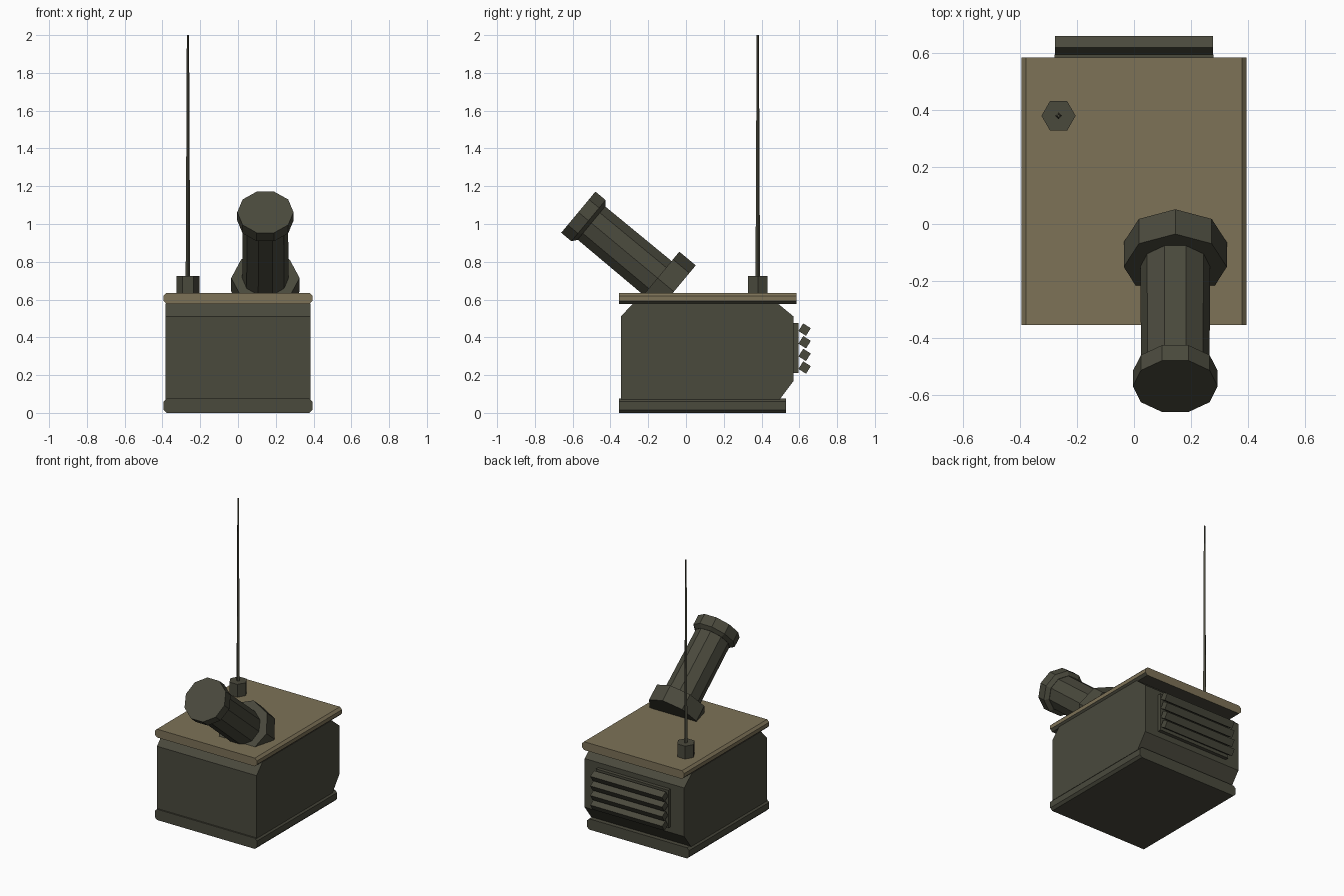
import bpy, bmesh, math
from mathutils import Vector

if "Cube" in bpy.data.objects:
    bpy.data.objects.remove(bpy.data.objects["Cube"])


def material(name, rgb):
    m = bpy.data.materials.new(name)
    m.diffuse_color = (*rgb, 1)
    m.use_nodes = True
    m.node_tree.nodes["Principled BSDF"].inputs["Base Color"].default_value = m.diffuse_color
    return m


OLIVE = material("dark olive", (0.068, 0.067, 0.046))
TAN = material("tan", (0.205, 0.168, 0.096))


def loft(name, rings, mats=(OLIVE,)):
    """Skin a list of equal-length point rings and cap both ends."""
    bm = bmesh.new()
    vs = [[bm.verts.new(p) for p in r] for r in rings]
    n = len(vs[0])
    for a, b in zip(vs, vs[1:]):
        for i in range(n):
            j = (i + 1) % n
            bm.faces.new((a[i], a[j], b[j], b[i]))
    bm.faces.new(vs[0])
    bm.faces.new(vs[-1])
    bmesh.ops.recalc_face_normals(bm, faces=bm.faces)
    me = bpy.data.meshes.new(name)
    bm.to_mesh(me)
    bm.free()
    for m in mats:
        me.materials.append(m)
    ob = bpy.data.objects.new(name, me)
    bpy.context.collection.objects.link(ob)
    return ob


def extrude_x(name, yz, half):
    return loft(name, [[(x, y, z) for y, z in yz] for x in (-half, half)])


def slab(name, y0, y1, z0, z1, mats):
    """Plate whose long side edges are chamfered."""
    w, c = 0.395, 0.016
    half = [(w - c, z0), (w, z0 + c), (w, z1 - c), (w - c, z1)]
    prof = half + [(-x, z) for x, z in reversed(half)]
    return loft(name, [[(x, y, z) for x, z in prof] for y in (y0, y1)], mats)


def turned(name, sides, origin, axis, stations, phase=0.0):
    """Faceted round part: stations are (distance along axis, radius)."""
    axis = Vector(axis).normalized()
    ex = Vector((1, 0, 0))
    ey = axis.cross(ex)
    rings = []
    for d, r in stations:
        c = Vector(origin) + axis * d
        rings.append([c + r * (math.cos(t) * ex + math.sin(t) * ey)
                      for t in (phase + 2 * math.pi * i / sides for i in range(sides))])
    return loft(name, rings)


# Housing, base and lid
extrude_x("housing", [(-0.345, 0.07), (-0.345, 0.51), (-0.28, 0.58), (0.485, 0.58),
                      (0.57, 0.51), (0.57, 0.17), (0.495, 0.07)], 0.385)
slab("base_plate", -0.355, 0.53, 0.0, 0.075, (OLIVE,))
lid = slab("lid", -0.355, 0.585, 0.577, 0.635, (TAN, OLIVE))
for f in lid.data.polygons:          # underside stays olive
    f.material_index = 1 if f.normal.z < -0.1 else 0

# Rear vent with tilted slats
extrude_x("vent_plate", [(0.56, 0.21), (0.595, 0.21), (0.595, 0.475), (0.56, 0.475)], 0.28)
for k in range(4):
    cy, cz = 0.628, 0.24 + 0.067 * k
    r = 0.0335
    angs = [math.radians(-32 + 45 + 90 * i) for i in range(4)]
    extrude_x(f"vent_slat_{k + 1}",
              [(cy + r * math.cos(a), cz + r * math.sin(a)) for a in angs], 0.278)

# Tilted tube: collar, barrel and muzzle, measured back from the muzzle face
muzzle = (0.145, -0.57, 1.0625)
back = (0, 0.77, -0.64)
turned("tube_muzzle", 10, muzzle, back, [(0, 0.149), (0.07, 0.149), (0.09, 0.122)])
turned("tube_barrel", 10, muzzle, back, [(0.06, 0.12), (0.60, 0.123)])
turned("tube_collar", 8, muzzle, back, [(0.545, 0.181), (0.658, 0.181)])

# Antenna
foot = (-0.265, 0.38, 0.63)
turned("antenna_mount", 6, foot, (0, 0, 1), [(0, 0.06), (0.095, 0.06)])
turned("antenna_rod", 4, foot, (0, 0, 1), [(0.09, 0.012), (0.72, 0.009), (1.37, 0.006)])
